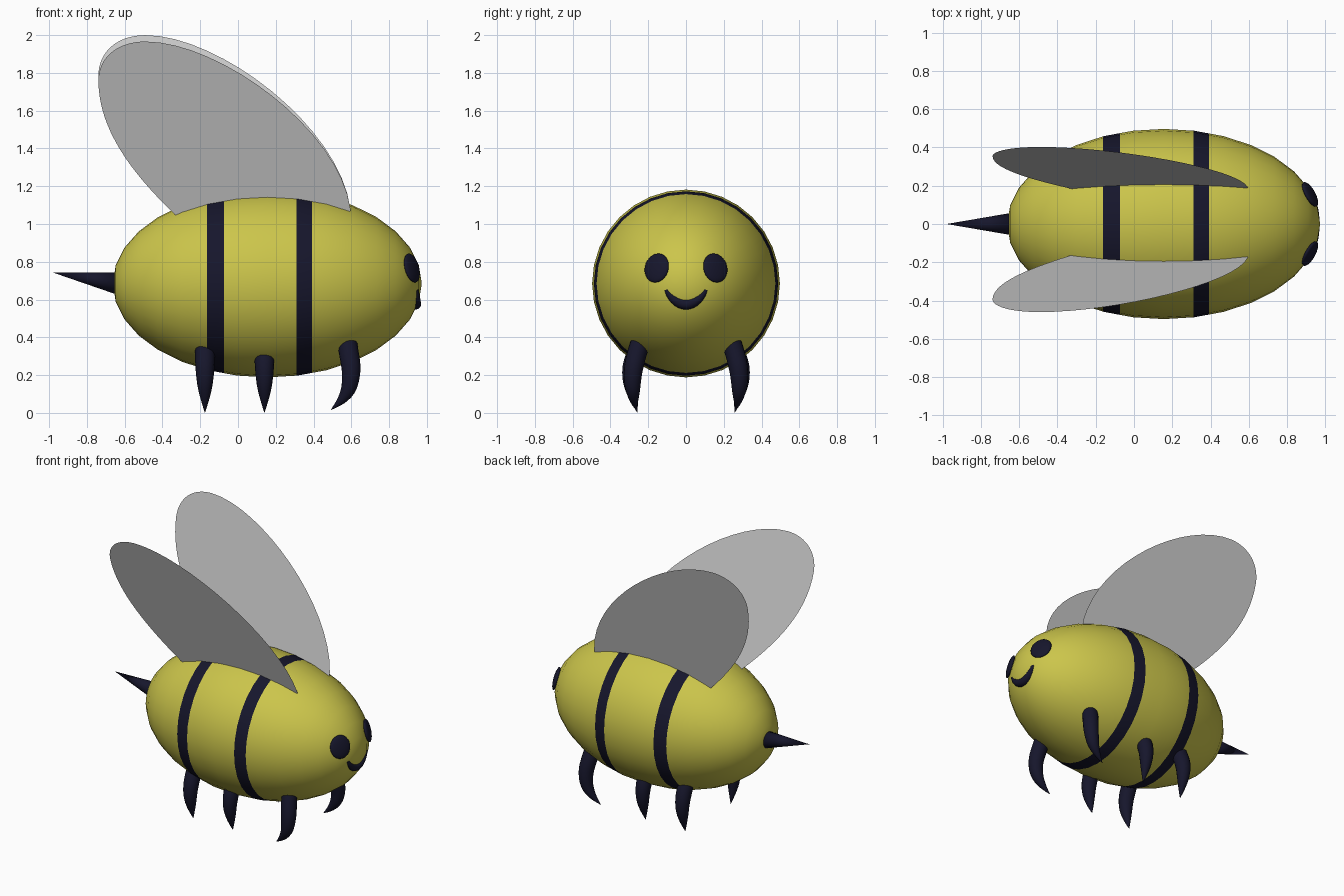
import bpy, bmesh, math
from mathutils import Vector, Matrix
from mathutils.geometry import interpolate_bezier

if "Cube" in bpy.data.objects:
    bpy.data.objects.remove(bpy.data.objects["Cube"])


def material(name, rgb):
    m = bpy.data.materials.new(name)
    m.diffuse_color = (*rgb, 1)
    m.use_nodes = True
    m.node_tree.nodes["Principled BSDF"].inputs["Base Color"].default_value = m.diffuse_color
    return m


YELLOW = material("yellow", (0.6, 0.56, 0.07))
BLACK = material("black", (0.008, 0.008, 0.025))
CENTRE = Vector((0.155, 0, 0.685))
LENGTH, RADIUS = 0.818, 0.497


def finish(name, bm, mats=(), smooth=True):
    me = bpy.data.meshes.new(name)
    for f in bm.faces:
        f.smooth = smooth
    bm.to_mesh(me)
    bm.free()
    ob = bpy.data.objects.new(name, me)
    bpy.context.collection.objects.link(ob)
    for m in mats:
        me.materials.append(m)
    return ob


def surface_x(y, z):
    """x of the body's face end at a given y and z"""
    r2 = (y * y + (z - CENTRE.z) ** 2) / RADIUS ** 2
    return CENTRE.x + LENGTH * math.sqrt(1 - r2)


def tube(name, points, radii):
    """tapered smooth tube along a path"""
    cu = bpy.data.curves.new(name, "CURVE")
    cu.dimensions = "3D"
    cu.bevel_depth = 1
    cu.bevel_resolution = 6
    cu.use_fill_caps = True
    sp = cu.splines.new("NURBS")
    sp.points.add(len(points) - 1)
    for p, co, r in zip(sp.points, points, radii):
        p.co = (*co, 1)
        p.radius = r
    sp.order_u = 3
    sp.use_endpoint_u = True
    sp.resolution_u = 6
    ob = bpy.data.objects.new(name, cu)
    bpy.context.collection.objects.link(ob)
    cu.materials.append(BLACK)
    bpy.ops.object.select_all(action="DESELECT")
    ob.select_set(True)
    bpy.context.view_layer.objects.active = ob
    bpy.ops.object.convert(target="MESH")
    bpy.ops.object.shade_smooth_by_angle()


# Body: ellipsoid with poles on x, cut so the stripes are flush
bm = bmesh.new()
bmesh.ops.create_uvsphere(
    bm, u_segments=32, v_segments=16, radius=1,
    matrix=Matrix.Translation(CENTRE) @ Matrix.Diagonal((LENGTH, RADIUS, RADIUS, 1))
    @ Matrix.Rotation(math.pi / 2, 4, "Y"))
stripes = ((-0.163, -0.073), (0.31, 0.392))
for x in [e for s in stripes for e in s]:
    bmesh.ops.bisect_plane(bm, geom=bm.verts[:] + bm.edges[:] + bm.faces[:],
                           plane_co=(x, 0, 0), plane_no=(1, 0, 0))
for f in bm.faces:
    cx = f.calc_center_median().x
    if any(a < cx < b for a, b in stripes):
        f.material_index = 1
finish("striped_body", bm, (YELLOW, BLACK))

# Stinger
base, tip = Vector((-0.6, 0, 0.68)), Vector((-0.98, 0, 0.743))
bm = bmesh.new()
bmesh.ops.create_cone(
    bm, cap_ends=True, segments=32, radius1=0.065, radius2=0, depth=(tip - base).length,
    matrix=Matrix.Translation((base + tip) / 2)
    @ (tip - base).to_track_quat("Z", "Y").to_matrix().to_4x4())
finish("stinger", bm, (BLACK,))

# Eyes: flattened balls lying on the body surface
for side, label in ((-1, "right"), (1, "left")):
    y, z = side * 0.155, 0.767
    pos = Vector((surface_x(y, z), y, z))
    d = pos - CENTRE
    normal = Vector((d.x / LENGTH ** 2, d.y / RADIUS ** 2, d.z / RADIUS ** 2))
    bm = bmesh.new()
    bmesh.ops.create_uvsphere(
        bm, u_segments=24, v_segments=12, radius=1,
        matrix=Matrix.Translation(pos) @ normal.to_track_quat("X", "Z").to_matrix().to_4x4()
        @ Matrix.Diagonal((0.02, 0.072, 0.079, 1)))
    finish(label + "_eye", bm, (BLACK,))

# Smile
smile = [(-0.105, 0.653), (-0.08, 0.605), (0, 0.565), (0.08, 0.605), (0.105, 0.653)]
tube("smile", [(surface_x(y, z) - 0.008, y, z) for y, z in smile],
     (0.01, 0.022, 0.03, 0.022, 0.01))

# Legs: curved claws, three per side
straight = [(0, 0.21, 0.42), (0, 0.26, 0.32), (0, 0.295, 0.22), (0, 0.285, 0.1), (0, 0.257, 0)]
hooked = [(0.57, 0.22, 0.43), (0.583, 0.255, 0.34), (0.605, 0.285, 0.21),
          (0.575, 0.28, 0.08), (0.49, 0.265, 0.015)]
legs = {"front": hooked,
        "middle": [(0.14, y, z) for _, y, z in straight],
        "back": [(-0.175, y, z) for _, y, z in straight]}
for side, label in ((-1, "right"), (1, "left")):
    for place, path in legs.items():
        tube(f"{place}_{label}_leg", [(x, side * y, z) for x, y, z in path],
             (0.05, 0.053, 0.05, 0.034, 0))

# Wings: thin flat sheets leaning outwards, drawn in x and z
outline = [((0.595, 1.08), (0.54, 1.5), (-0.1, 1.966), (-0.49, 1.966)),
           ((-0.49, 1.966), (-0.64, 1.966), (-0.739, 1.88), (-0.739, 1.76)),
           ((-0.739, 1.76), (-0.739, 1.5), (-0.56, 1.27), (-0.345, 1.06))]
for label, root, lean, stretch in (("right", -0.175, -0.322, 1), ("left", 0.193, 0.228, 1.038)):
    bm = bmesh.new()
    verts = []
    for a, h1, h2, b in outline:
        seg = interpolate_bezier(*(Vector((p[0], 0, p[1])) for p in (a, h1, h2, b)), 17)
        for p in seg[:-1]:
            verts.append(p)
    verts += [Vector((-0.345, 0, 1.06)), Vector((-0.28, 0, 1.0)), Vector((0.59, 0, 1.0))]
    ring = []
    for p in verts:
        h = (p.z - 1.08) * stretch
        ring.append(bm.verts.new((p.x, root + lean * h, 1.08 + h)))
    bm.faces.new(ring if label == "left" else ring[::-1])
    finish(label + "_wing", bm, smooth=False)
